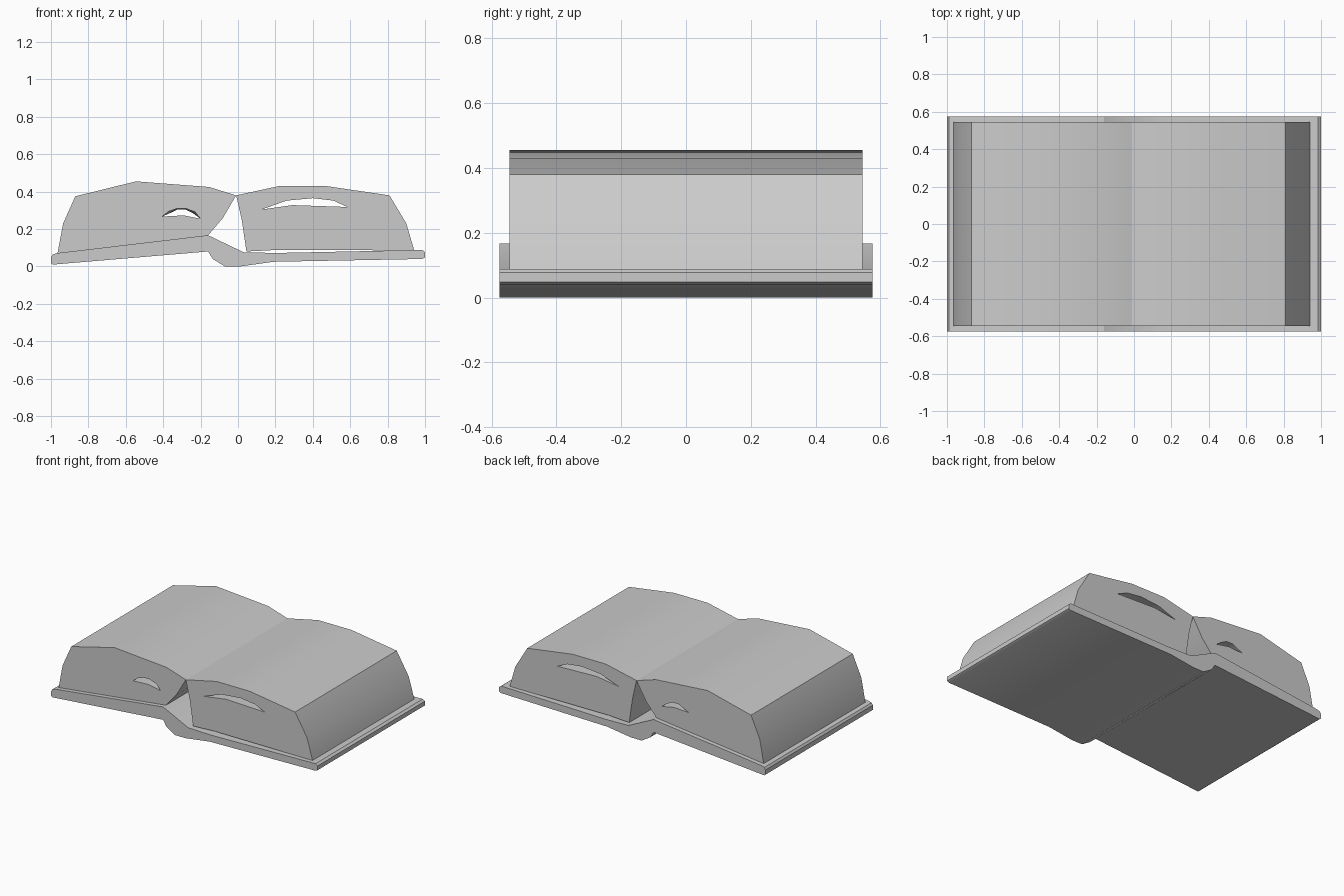
import bpy, bmesh, math

if "Cube" in bpy.data.objects:
    bpy.data.objects.remove(bpy.data.objects["Cube"])


def loft(name, front, half, back=None):
    """Solid between an x-z outline at -y and a matching outline at +y."""
    bm = bmesh.new()
    a = [bm.verts.new((x, -half, z)) for x, z in front]
    b = [bm.verts.new((x, half, z)) for x, z in (back or front)]
    bm.faces.new(a)
    bm.faces.new(b[::-1])
    n = len(a)
    for i in range(n):
        j = (i + 1) % n
        bm.faces.new((a[j], a[i], b[i], b[j]))
    bmesh.ops.recalc_face_normals(bm, faces=bm.faces)
    me = bpy.data.meshes.new(name)
    bm.to_mesh(me)
    bm.free()
    ob = bpy.data.objects.new(name, me)
    bpy.context.collection.objects.link(ob)
    return ob


def activate(ob):
    bpy.ops.object.select_all(action='DESELECT')
    ob.select_set(True)
    bpy.context.view_layer.objects.active = ob


def cut(ob, cutter):
    """Cut the gap between pages right through the block."""
    activate(ob)
    mod = ob.modifiers.new("page_gap", 'BOOLEAN')
    mod.operation = 'DIFFERENCE'
    mod.solver = 'EXACT'
    mod.object = cutter
    bpy.ops.object.modifier_apply(modifier=mod.name)
    bpy.data.objects.remove(cutter)


# Cover with bent spine and rounded outer edges
cover = loft("cover", [
    (-0.99, 0.01), (-0.16, 0.08), (-0.135, 0.04), (-0.07, 0.0), (0.01, 0.0),
    (0.19, 0.025), (0.985, 0.04), (1.0, 0.048), (1.0, 0.077), (0.985, 0.088),
    (0.78, 0.084), (0.2, 0.072), (0.03, 0.076), (-0.16, 0.167),
    (-0.97, 0.071), (-0.99, 0.064), (-1.0, 0.05), (-1.0, 0.018)], 0.575)

# Left page block
left_pages = loft("left_pages", [
    (-0.965, 0.071), (-0.935, 0.23), (-0.87, 0.375), (-0.545, 0.455),
    (-0.155, 0.425), (-0.01, 0.38), (-0.08, 0.26), (-0.16, 0.166)], 0.545)
cut(left_pages, loft("left_gap", [
    (-0.405, 0.267), (-0.37, 0.295), (-0.325, 0.31), (-0.28, 0.31),
    (-0.23, 0.292), (-0.2, 0.255), (-0.29, 0.273)], 0.546, [
    (-0.405, 0.267), (-0.37, 0.282), (-0.325, 0.304), (-0.28, 0.304),
    (-0.24, 0.284), (-0.2, 0.255), (-0.29, 0.273)]))

# Right page block
right_pages = loft("right_pages", [
    (0.045, 0.08), (0.02, 0.25), (-0.01, 0.38), (0.22, 0.43), (0.47, 0.43),
    (0.81, 0.38), (0.9, 0.23), (0.942, 0.086), (0.6, 0.087), (0.2, 0.088)], 0.545)
cut(right_pages, loft("right_gap", [
    (0.125, 0.304), (0.26, 0.352), (0.4, 0.365), (0.51, 0.352),
    (0.585, 0.318), (0.29, 0.328)], 0.546))

for ob in (cover, left_pages, right_pages):
    activate(ob)
    bpy.ops.object.shade_smooth_by_angle(angle=math.radians(30))
